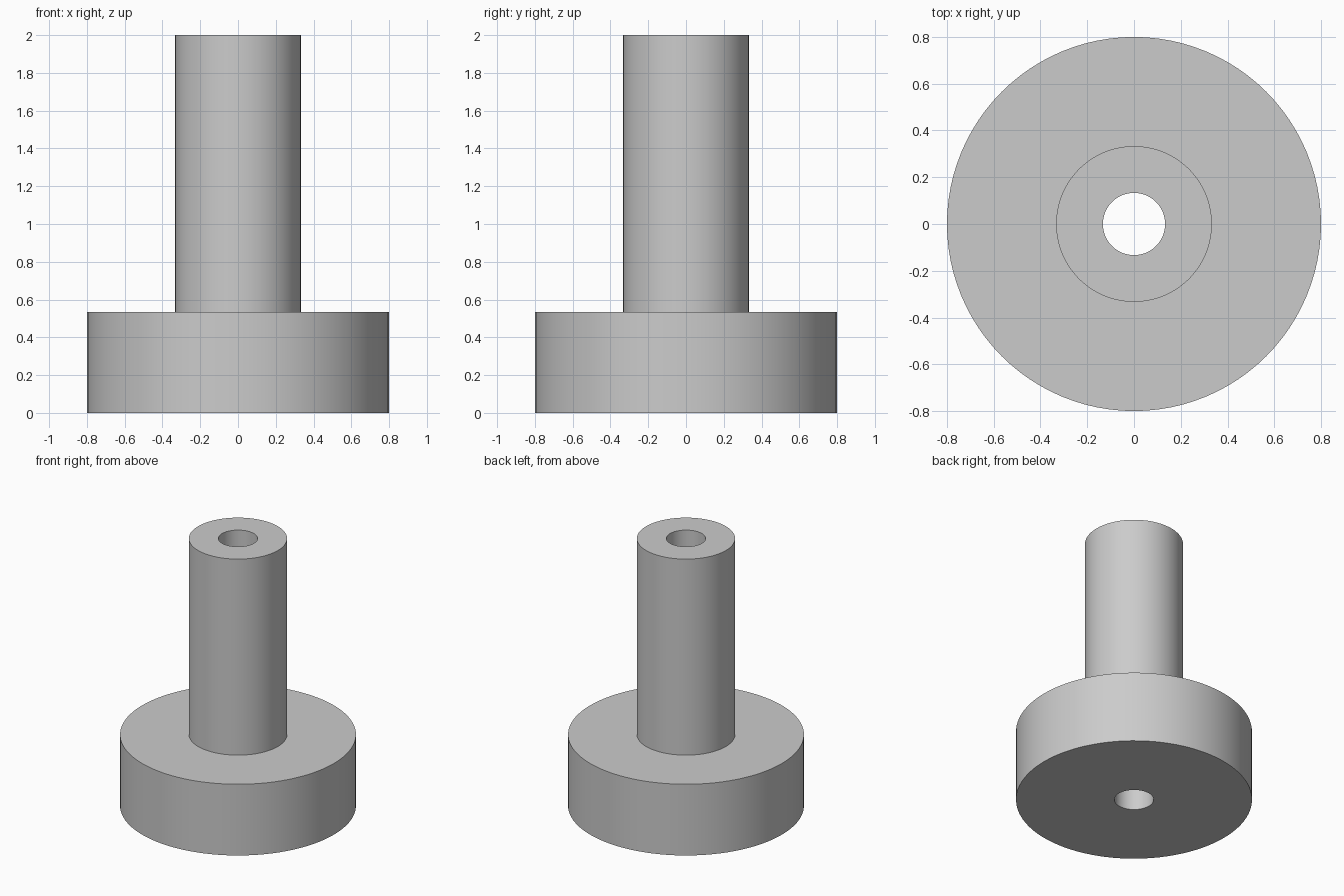
import bpy, bmesh, math

SEGMENTS = 96
BORE, SHAFT, FLANGE = 0.133, 0.333, 0.8
STEP, TOP = 0.533, 2.0

cube = bpy.data.objects.get("Cube")
if cube:
    bpy.data.objects.remove(cube, do_unlink=True)


def flat_material(name, color):
    mat = bpy.data.materials.new(name)
    mat.use_nodes = True
    mat.diffuse_color = color
    mat.node_tree.nodes["Principled BSDF"].inputs["Base Color"].default_value = color
    return mat


def lathe(name, profile, mat):
    """Revolve a closed (radius, height) profile around the z axis."""
    bm = bmesh.new()
    rings = []
    for i in range(SEGMENTS):
        a = math.tau * i / SEGMENTS
        rings.append([bm.verts.new((r * math.cos(a), r * math.sin(a), z)) for r, z in profile])
    count = len(profile)
    for i, ring in enumerate(rings):
        after = rings[(i + 1) % SEGMENTS]
        for j in range(count):
            k = (j + 1) % count
            bm.faces.new((ring[j], after[j], after[k], ring[k]))
    bmesh.ops.recalc_face_normals(bm, faces=bm.faces)
    mesh = bpy.data.meshes.new(name)
    bm.to_mesh(mesh)
    bm.free()
    mesh.materials.append(mat)
    obj = bpy.data.objects.new(name, mesh)
    bpy.context.collection.objects.link(obj)
    bpy.ops.object.select_all(action="DESELECT")
    obj.select_set(True)
    bpy.context.view_layer.objects.active = obj
    bpy.ops.object.shade_smooth_by_angle(angle=math.radians(30))
    return obj


# Stepped bushing: wide flange, narrow shaft and a bore right through
grey = flat_material("light grey", (0.6, 0.6, 0.6, 1.0))
lathe("flanged_bushing", [
    (BORE, 0), (FLANGE, 0), (FLANGE, STEP),
    (SHAFT, STEP), (SHAFT, TOP), (BORE, TOP),
], grey)
